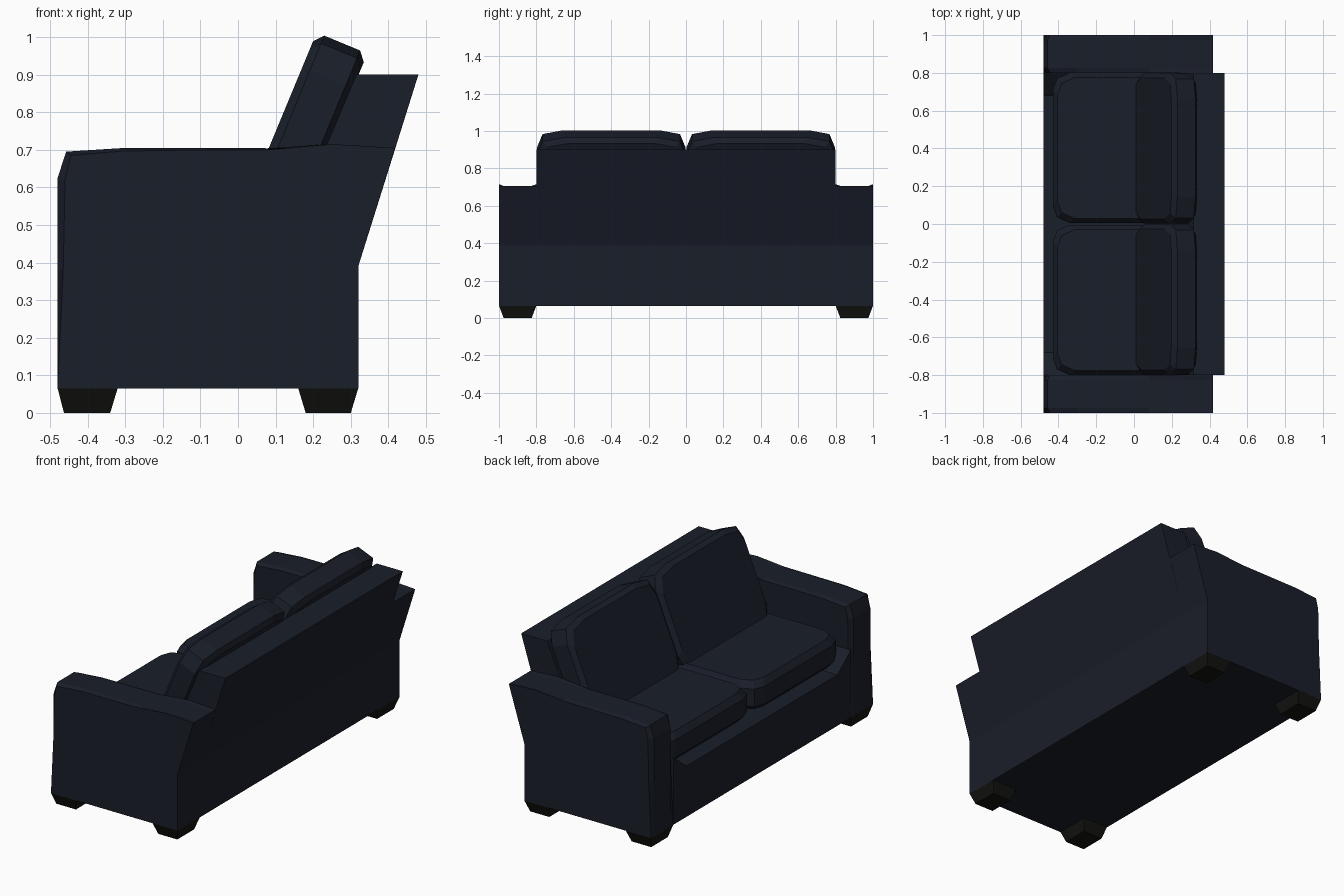
import bpy, bmesh
from mathutils import Vector

if "Cube" in bpy.data.objects:
    bpy.data.objects.remove(bpy.data.objects["Cube"])


def material(name, color):
    m = bpy.data.materials.new(name)
    m.diffuse_color = color
    m.use_nodes = True
    m.node_tree.nodes["Principled BSDF"].inputs["Base Color"].default_value = m.diffuse_color
    return m


FABRIC = material("navy_fabric", (0.010, 0.013, 0.022, 1))
WOOD = material("dark_wood", (0.006, 0.006, 0.005, 1))


def loft(name, rings, mat):
    """Skin a list of equal-length point rings and cap both ends."""
    bm = bmesh.new()
    vs = [[bm.verts.new(p) for p in r] for r in rings]
    n = len(vs[0])
    for a, b in zip(vs, vs[1:]):
        for i in range(n):
            j = (i + 1) % n
            bm.faces.new((a[i], a[j], b[j], b[i]))
    bm.faces.new(vs[0])
    bm.faces.new(vs[-1])
    bmesh.ops.recalc_face_normals(bm, faces=bm.faces)
    me = bpy.data.meshes.new(name)
    bm.to_mesh(me)
    bm.free()
    ob = bpy.data.objects.new(name, me)
    me.materials.append(mat)
    bpy.context.collection.objects.link(ob)
    return ob


def cushion(name, origin, u, n, length, y0, y1, layers, end, side):
    """Soft block: rounded outline in the u/y plane, stacked along n.
    layers = (offset along n, inset); end/side = corner rounding sizes."""
    origin, u, n = Vector(origin), Vector(u).normalized(), Vector(n).normalized()
    cu, cy = length / 2, (y1 - y0) / 2
    rings = []
    for t, inset in layers:
        a, b = cu - inset, cy - inset
        quarter = [(a, b - end), (a - 0.022, b - 0.03), (a - side, b)]
        outline = (quarter + [(-p, q) for p, q in reversed(quarter)]
                   + [(-p, -q) for p, q in quarter]
                   + [(p, -q) for p, q in reversed(quarter)])
        rings.append([origin + u * (cu + p) + n * t
                      + Vector((0, (y0 + y1) / 2 + q, 0)) for p, q in outline])
    loft(name, rings, FABRIC)


# Base with raised corners where it meets the arms
front = [(-0.8, 0.065), (0.8, 0.065), (0.8, 0.45), (0.68, 0.355),
         (-0.68, 0.355), (-0.8, 0.45)]
loft("base", [[(x, y, z) for y, z in front] for x in (-0.48, 0.32)], FABRIC)

# Leaning backrest
back = [(0.085, 0.355), (0.32, 0.355), (0.32, 0.39), (0.48, 0.9), (0.315, 0.9)]
loft("backrest", [[(x, y, z) for x, z in back] for y in (-0.8, 0.8)], FABRIC)

# Arm profiles: full section, and the edge section with a softened front
tail = [(-0.48, 0.065), (0.32, 0.065), (0.32, 0.39), (0.418, 0.705)]
full = tail + [(0.25, 0.706), (0.08, 0.704), (-0.30, 0.705),
               (-0.457, 0.695), (-0.48, 0.625), (-0.48, 0.38)]
edge = tail + [(0.25, 0.715), (0.08, 0.700), (-0.30, 0.697),
               (-0.445, 0.685), (-0.46, 0.620), (-0.465, 0.38)]
sections = [(0.8, edge), (0.825, full), (0.975, full), (1.0, edge)]

for s, label in ((1, "left"), (-1, "right")):
    loft(label + "_arm", [[(x, s * y, z) for x, z in p] for y, p in sections], FABRIC)

    # Seat and back cushions
    ys = sorted((s * 0.005, s * 0.8))
    cushion(label + "_seat_cushion", (-0.43, 0, 0.37), (1, 0, 0), (0, 0, 1), 0.66, *ys,
            [(0, 0.025), (0.03, 0), (0.13, 0), (0.165, 0.025)], 0.09, 0.09)
    ys = sorted((s * 0.002, s * 0.797))
    cushion(label + "_back_cushion", (-0.007, 0, 0.49), (0.383, 0, 0.924),
            (0.924, 0, -0.383), 0.565, *ys,
            [(0, 0.025), (0.022, 0), (0.125, 0), (0.146, 0.025)], 0.14, 0.10)

    # Tapered feet
    for place, top, bottom in (("front", (-0.48, -0.32), (-0.463, -0.34)),
                               ("rear", (0.16, 0.32), (0.18, 0.30))):
        rings = []
        for z, (x0, x1), (y0, y1) in ((0, bottom, (0.825, 0.975)), (0.066, top, (0.8, 1.0))):
            rings.append([(x0, s * y0, z), (x1, s * y0, z), (x1, s * y1, z), (x0, s * y1, z)])
        loft(f"{place}_{label}_foot", rings, WOOD)
